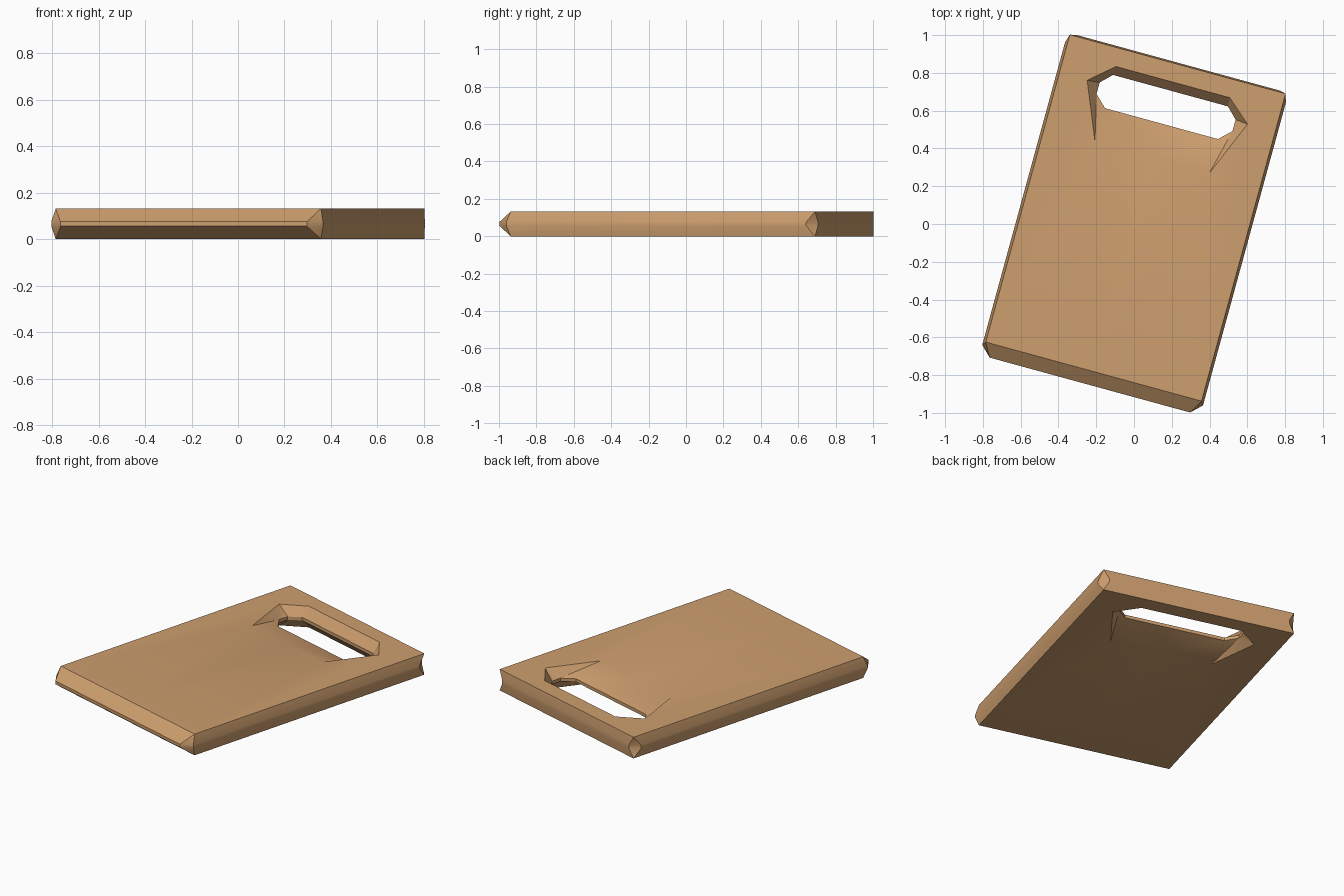
import bpy, bmesh, math
from mathutils import Matrix

cube = bpy.data.objects.get("Cube")
if cube:
    bpy.data.objects.remove(cube, do_unlink=True)

HALF = 0.066      # half thickness
BAND = 0.010      # half height of the flat band at mid thickness

wood = bpy.data.materials.new("light wood")
wood.use_nodes = True
colour = (0.61, 0.342, 0.156, 1)
wood.diffuse_color = colour
wood.node_tree.nodes["Principled BSDF"].inputs["Base Color"].default_value = colour

# One quarter of the board (right half, upper half), centre line first and last
outer_top = [(0, -0.81), (0.592, -0.81), (0.592, 0.877), (0, 0.877)]
outer_mid = [(0, -0.884), (0.55, -0.884), (0.606, -0.83),
             (0.606, 0.832), (0.56, 0.885), (0, 0.885)]
hole_top = [(0, 0.365), (0.314, 0.365), (0.44, 0.668), (0.312, 0.779), (0, 0.779)]
hole_mid = [(0, 0.551), (0.31, 0.551), (0.373, 0.612),
            (0.373, 0.675), (0.315, 0.732), (0, 0.732)]

bm = bmesh.new()


def ring(points, z):
    return [bm.verts.new((x, y, z)) for x, y in points]


def band(upper, lower):
    for i in range(len(upper) - 1):
        bm.faces.new((upper[i], lower[i], lower[i + 1], upper[i + 1]))


ot, ht = ring(outer_top, HALF), ring(hole_top, HALF)
om, hm = ring(outer_mid, BAND), ring(hole_mid, BAND)
band(om, ring(outer_mid, 0))
band(hm, ring(hole_mid, 0))

faces = [
    # flat top around the handle hole
    (ot[0], ot[1], ht[1], ht[0]), (ot[1], ot[2], ht[2], ht[1]),
    (ot[2], ht[3], ht[2]), (ot[2], ot[3], ht[4], ht[3]),
    # bevelled rim with faceted corners
    (ot[0], om[0], om[1], ot[1]), (ot[1], om[1], om[2]),
    (ot[1], om[2], om[3], ot[2]), (ot[2], om[3], om[4]),
    (ot[2], om[4], om[5], ot[3]),
    # scooped front lip and bevelled walls of the hole
    (ht[0], ht[1], hm[1], hm[0]), (ht[1], hm[2], hm[1]),
    (ht[1], ht[2], hm[2]), (ht[2], hm[3], hm[2]),
    (ht[2], ht[3], hm[4], hm[3]), (ht[3], ht[4], hm[5], hm[4]),
]
for f in faces:
    bm.faces.new(f)

# Mirror to the left half and the underside
for axis in "XZ":
    bmesh.ops.mirror(bm, geom=bm.verts[:] + bm.edges[:] + bm.faces[:],
                     matrix=Matrix.Identity(4), merge_dist=1e-4, axis=axis)
bmesh.ops.remove_doubles(bm, verts=bm.verts[:], dist=1e-4)
bmesh.ops.recalc_face_normals(bm, faces=bm.faces[:])

mesh = bpy.data.meshes.new("cutting_board")
bm.to_mesh(mesh)
bm.free()
mesh.materials.append(wood)
board = bpy.data.objects.new("cutting_board", mesh)
bpy.context.collection.objects.link(board)
board.location.z = HALF
board.rotation_euler.z = math.radians(-15.3)

# Soft scoop and sides, crisp bevels
bpy.ops.object.select_all(action='DESELECT')
board.select_set(True)
bpy.context.view_layer.objects.active = board
bpy.ops.object.shade_smooth_by_angle(angle=math.radians(30))
